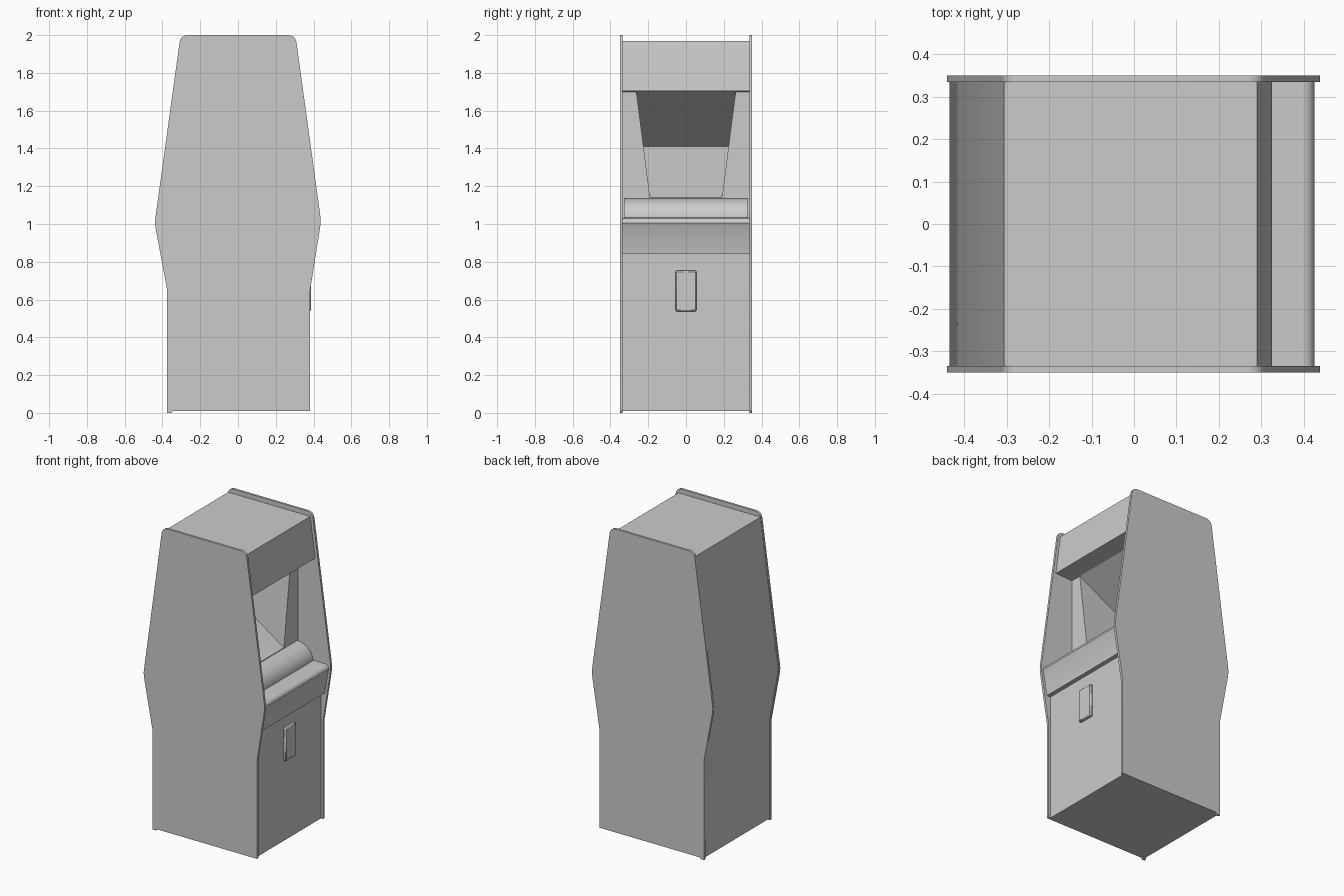
import bpy
import bmesh
from math import sin, cos, pi, radians

if "Cube" in bpy.data.objects:
    bpy.data.objects.remove(bpy.data.objects["Cube"], do_unlink=True)

grey = bpy.data.materials.new("light_grey")
grey.use_nodes = True
colour = (0.6, 0.6, 0.6, 1)
grey.diffuse_color = colour
grey.node_tree.nodes["Principled BSDF"].inputs["Base Color"].default_value = colour


def finish(name, bm):
    bmesh.ops.recalc_face_normals(bm, faces=bm.faces)
    mesh = bpy.data.meshes.new(name)
    bm.to_mesh(mesh)
    bm.free()
    mesh.materials.append(grey)
    mesh.shade_smooth()
    mesh.set_sharp_from_angle(angle=radians(25))
    obj = bpy.data.objects.new(name, mesh)
    bpy.context.collection.objects.link(obj)
    return obj


def prism(name, profile, near, far):
    """Join two copies of an (x, z) profile; near and far give y from z."""
    bm = bmesh.new()
    a = [bm.verts.new((x, near(z), z)) for x, z in profile]
    b = [bm.verts.new((x, far(z), z)) for x, z in profile]
    bm.faces.new(a)
    bm.faces.new(b[::-1])
    for i in range(len(a)):
        j = (i + 1) % len(a)
        bm.faces.new((a[i], b[i], b[j], a[j]))
    return finish(name, bm)


def slab(name, profile, y0, y1):
    return prism(name, profile, lambda z: y0, lambda z: y1)


def arc(cx, cz, rx, rz, start, end, steps):
    """Points along part of an ellipse, angles in degrees."""
    return [(cx + rx * cos(radians(start + (end - start) * i / steps)),
             cz + rz * sin(radians(start + (end - start) * i / steps)))
            for i in range(steps + 1)]


HALF, INNER = 0.35, 0.335

# Side panels with rounded top corners and a softened waist
panel = [(-0.375, 0), (-0.352, 0), (-0.345, 0.01), (0.382, 0.01), (0.382, 0.65),
         (0.433, 0.97), (0.438, 1.01), (0.435, 1.05)]
panel += arc(0.27, 1.955, 0.04, 0.045, 5, 90, 6)
panel += arc(-0.27, 1.955, 0.04, 0.045, 90, 175, 6)
panel += [(-0.435, 1.05), (-0.44, 1.01), (-0.435, 0.97), (-0.375, 0.65)]
slab("right_side_panel", panel, -HALF, -INNER)
slab("left_side_panel", panel, INNER, HALF)

# Cabinet body: door, back, roof, marquee and the screen recess
recess = [(0.2, 1.7), (-0.25, 1.41), (0.2, 1.14)]
body = [(0.367, 0.01), (-0.37, 0.01), (-0.372, 0.65), (-0.435, 1.0), (-0.306, 1.97),
        (0.29, 1.97), (0.325, 1.705)]
body += recess + [(0.2, 1.0), (0.367, 0.9)]
slab("cabinet_body", body, -INNER, INNER)

# Tapered bezel wings on both sides of the screen
for side, label in ((-1, "right"), (1, "left")):
    prism(label + "_screen_wing", recess,
          lambda z: side * INNER,
          lambda z: side * (0.19 + (z - 1.14) * 0.13))

# Control desk with a rounded front lip
desk = [(0.19, 0.84), (0.395, 0.84), (0.422, 1.0)]
desk += arc(0.397, 1.005, 0.028, 0.027, 0, 90, 6) + [(0.19, 1.035)]
slab("control_desk", desk, -INNER, INNER)

# Rounded bolster behind the desk
bolster = [(0.18, 1.02)] + arc(0.2, 1.03, 0.115, 0.105, 0, 90, 12) + [(0.18, 1.135)]
slab("desk_bolster", bolster, -0.328, 0.328)

# Coin plate with bevelled rim
bm = bmesh.new()
bmesh.ops.create_cube(bm, size=1)
for v in bm.verts:
    v.co.x = 0.374 + v.co.x * 0.026
    v.co.y *= 0.11
    v.co.z = 0.645 + v.co.z * 0.215
plate = finish("coin_plate", bm)
bevel = plate.modifiers.new("soft_rim", "BEVEL")
bevel.width = 0.006
bevel.segments = 1
